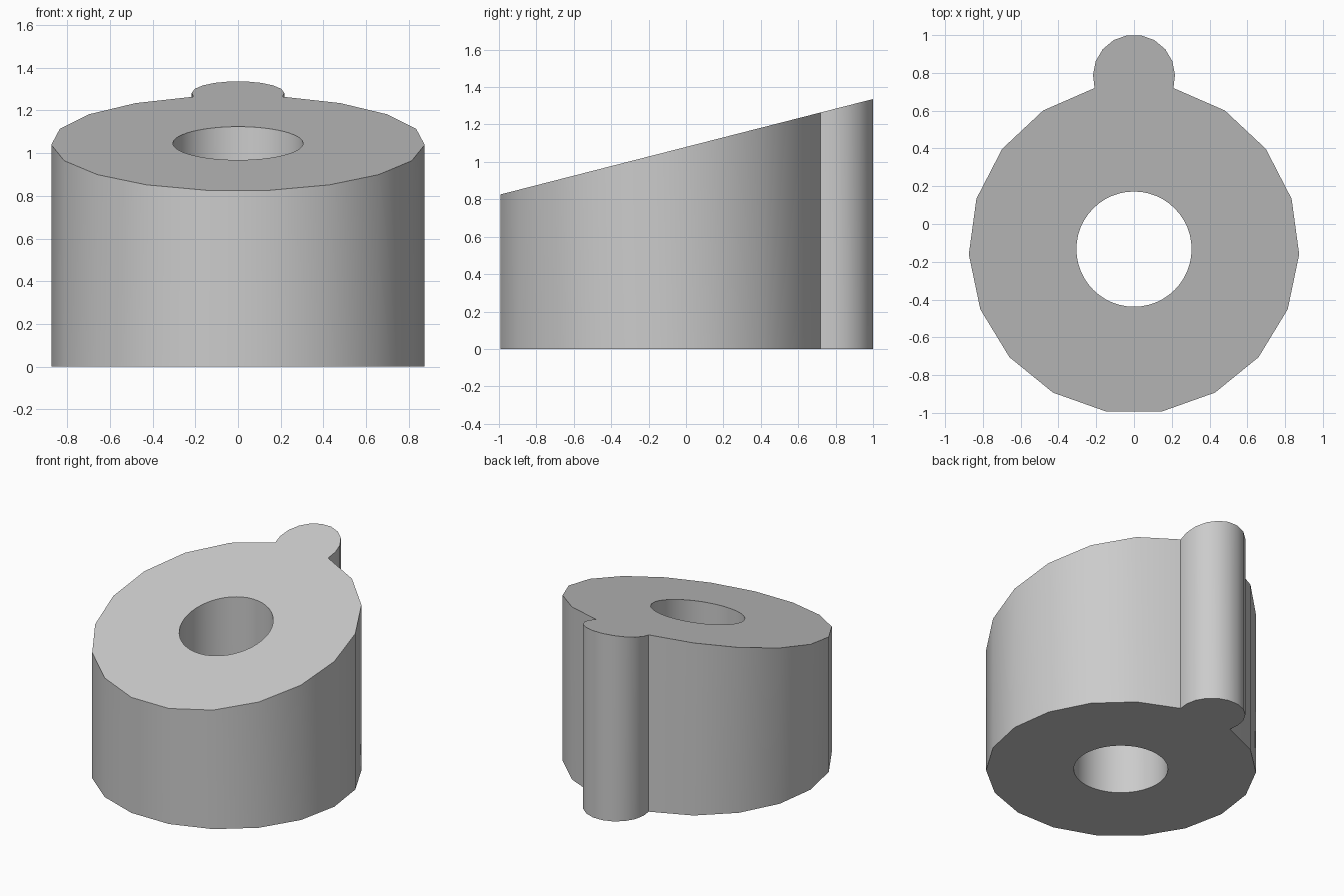
import bpy, bmesh
from math import sin, cos, tau, radians

cube = bpy.data.objects.get("Cube")
if cube:
    bpy.data.objects.remove(cube, do_unlink=True)

BODY_Y, BODY_R = -0.13, 0.875
KNOB_Y, KNOB_R = 0.785, 0.217
HOLE_Y, HOLE_R = -0.133, 0.305


def top_height(y):
    """Height of the sloping top plane."""
    return 1.08 + 0.256 * y


def arc(cy, r, start, end, steps):
    """Points on an arc, angles in degrees measured clockwise from +y."""
    angles = [radians(start + (end - start) * i / steps) for i in range(steps + 1)]
    return [(r * sin(a), cy + r * cos(a)) for a in angles]


def add_loop(bm, points):
    verts = [bm.verts.new((x, y, 0)) for x, y in points]
    return [bm.edges.new((v, verts[i - 1])) for i, v in enumerate(verts)]


# Outline: faceted drum with a round lug joined at the back
drum = arc(BODY_Y, BODY_R, 13.8, 346.2, 17)
lug = arc(KNOB_Y, KNOB_R, -108.9, 108.9, 11)
bore = arc(HOLE_Y, HOLE_R, 0, 360, 48)[:-1]

bm = bmesh.new()
edges = add_loop(bm, drum + lug[1:-1]) + add_loop(bm, bore)
bmesh.ops.triangle_fill(bm, edges=edges, use_beauty=True)

# Raise the outline to the sloping top
result = bmesh.ops.extrude_face_region(bm, geom=bm.faces[:], use_keep_orig=True)
for v in result["geom"]:
    if isinstance(v, bmesh.types.BMVert):
        v.co.z = top_height(v.co.y)
bmesh.ops.recalc_face_normals(bm, faces=bm.faces[:])

mesh = bpy.data.meshes.new("sloped_collar")
bm.to_mesh(mesh)
bm.free()
collar = bpy.data.objects.new("sloped_collar", mesh)
bpy.context.collection.objects.link(collar)

# Plain grey material
grey = bpy.data.materials.new("grey")
grey.use_nodes = True
color = (0.6, 0.6, 0.6, 1)
grey.diffuse_color = color
grey.node_tree.nodes["Principled BSDF"].inputs["Base Color"].default_value = color
mesh.materials.append(grey)

# Smooth sides, crisp rims and lug creases
bpy.ops.object.select_all(action="DESELECT")
collar.select_set(True)
bpy.context.view_layer.objects.active = collar
bpy.ops.object.shade_smooth_by_angle(angle=radians(30))
